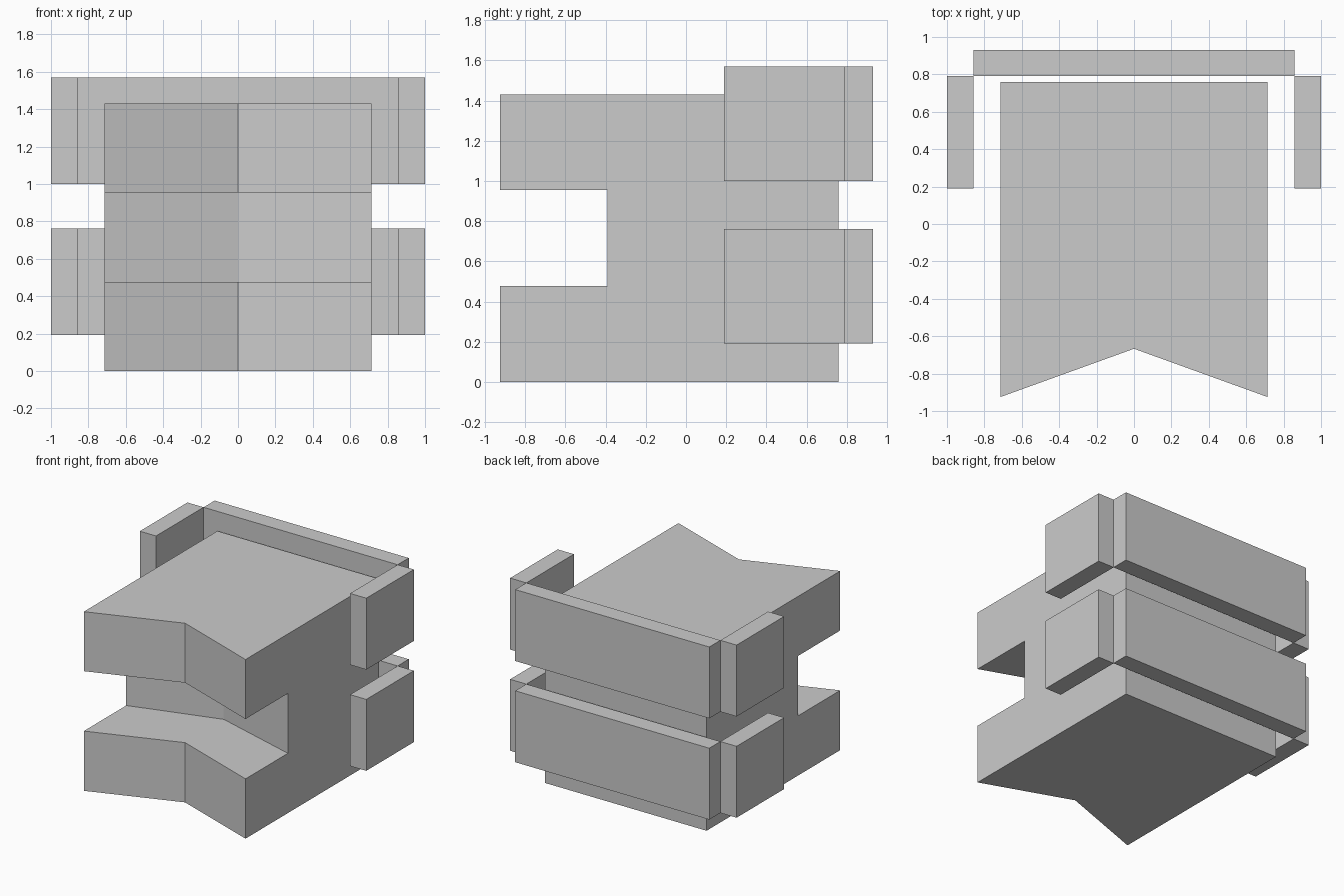
import bpy
import bmesh

if "Cube" in bpy.data.objects:
    bpy.data.objects.remove(bpy.data.objects["Cube"])


def prism(name, outline, z0, z1):
    """Extrude a flat outline of (x, y) points from z0 up to z1."""
    bm = bmesh.new()
    base = bm.faces.new([bm.verts.new((x, y, z0)) for x, y in outline])
    top = bmesh.ops.extrude_face_region(bm, geom=[base])["geom"]
    bmesh.ops.translate(bm, vec=(0, 0, z1 - z0),
                        verts=[v for v in top if isinstance(v, bmesh.types.BMVert)])
    bmesh.ops.recalc_face_normals(bm, faces=bm.faces)
    mesh = bpy.data.meshes.new(name)
    bm.to_mesh(mesh)
    bm.free()
    obj = bpy.data.objects.new(name, mesh)
    bpy.context.collection.objects.link(obj)
    return obj


def box(name, x0, x1, y0, y1, z0, z1):
    return prism(name, [(x0, y0), (x1, y0), (x1, y1), (x0, y1)], z0, z1)


# Main block with a V-shaped front
HALF = 0.714
body = prism("body", [(-HALF, -0.925), (0, -0.667), (HALF, -0.925),
                      (HALF, 0.76), (-HALF, 0.76)], 0, 1.43)

# Horizontal slot across the front, with a shallower V back wall
cutter = prism("slot_cutter", [(-0.814, -1.1), (0.814, -1.1), (0.814, -0.42),
                               (0, -0.18), (-0.814, -0.42)], 0.477, 0.955)
slot = body.modifiers.new("slot", "BOOLEAN")
slot.operation = "DIFFERENCE"
slot.solver = "EXACT"
slot.object = cutter
bpy.context.view_layer.objects.active = body
bpy.ops.object.modifier_apply(modifier=slot.name)
bpy.data.objects.remove(cutter)

# Two tiers of plates wrapping the back and sides
for tier, z in (("lower", 0.192), ("upper", 1.0)):
    top = z + 0.57
    box(tier + "_back_plate", -0.857, 0.857, 0.79, 0.93, z, top)
    for side, x0, x1 in (("left", -1.0, -0.857), ("right", 0.857, 1.0)):
        box(f"{tier}_{side}_plate", x0, x1, 0.19, 0.79, z, top)
